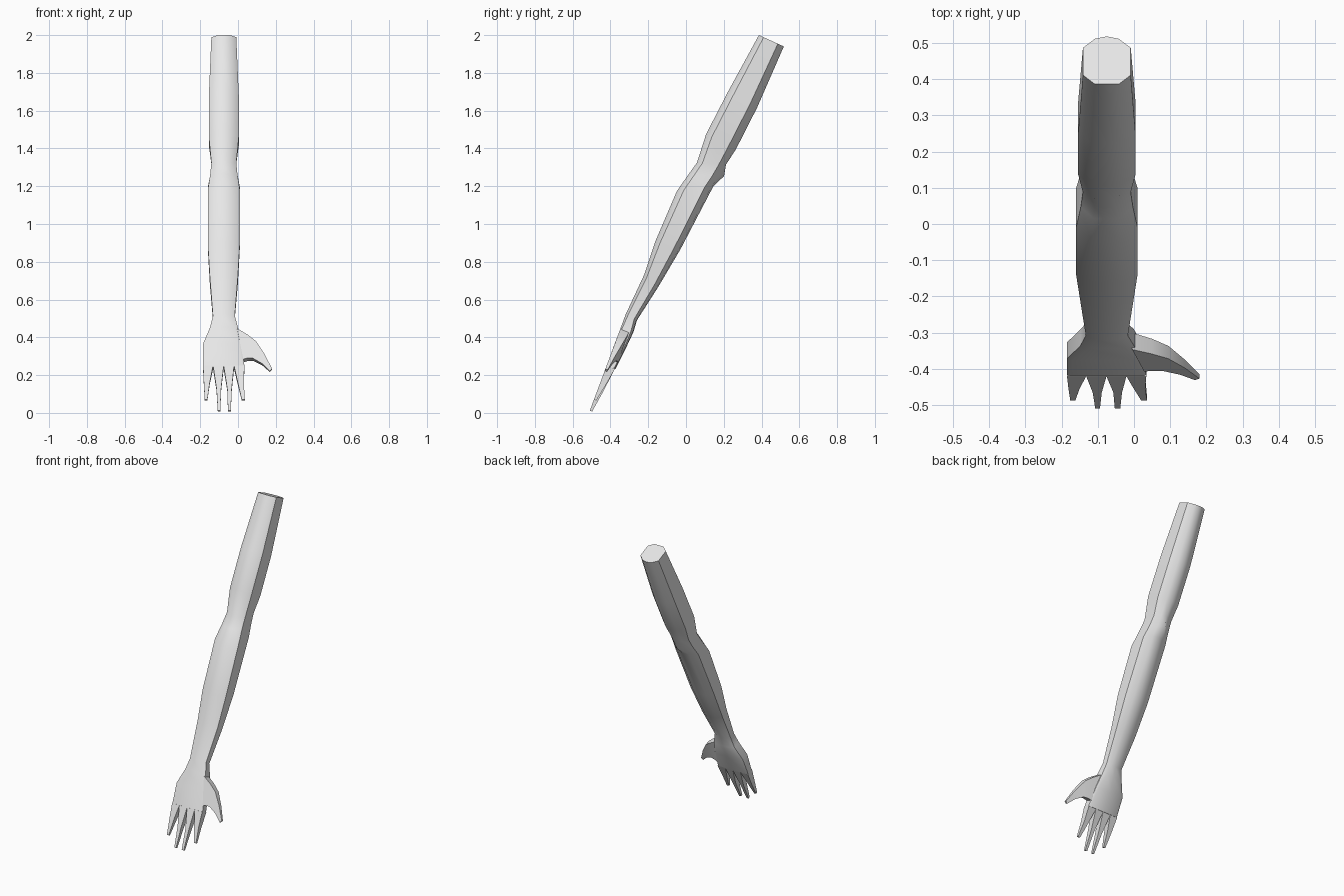
import bpy, bmesh, math

if "Cube" in bpy.data.objects:
    bpy.data.objects.remove(bpy.data.objects["Cube"])

skin = bpy.data.materials.new("light_grey")
skin.diffuse_color = (0.8, 0.8, 0.8, 1)
skin.use_nodes = True
skin.node_tree.nodes["Principled BSDF"].inputs["Base Color"].default_value = skin.diffuse_color
CX = -0.075  # x of the arm's axis


def loft(name, rings):
    """Skin equal-length rings of points and cap both ends."""
    bm = bmesh.new()
    rows = [[bm.verts.new(p) for p in ring] for ring in rings]
    n = len(rows[0])
    for a, b in zip(rows, rows[1:]):
        for i in range(n):
            j = (i + 1) % n
            bm.faces.new((a[i], a[j], b[j], b[i]))
    bm.faces.new(rows[0])
    bm.faces.new(rows[-1])
    bmesh.ops.recalc_face_normals(bm, faces=bm.faces)
    me = bpy.data.meshes.new(name)
    bm.to_mesh(me)
    bm.free()
    ob = bpy.data.objects.new(name, me)
    bpy.context.collection.objects.link(ob)
    me.materials.append(skin)
    bpy.ops.object.select_all(action='DESELECT')
    ob.select_set(True)
    bpy.context.view_layer.objects.active = ob
    bpy.ops.object.shade_smooth_by_angle(angle=math.radians(44))
    return ob


def section(front, back, x0, x1, cut=0.5, f=(0.19, 0.76, 0.95), bump=0.0):
    """Chamfered cross-section between a front and a back point (y, z)."""
    c, w = (x0 + x1) / 2, (x1 - x0) / 2
    prof = [(-cut, 0), (cut, 0), (1, f[0]), (1, f[1]), (cut, f[2]),
            (0, 1 + bump), (-cut, f[2]), (-1, f[1]), (-1, f[0])]
    return [(c + w * u, front[0] + (back[0] - front[0]) * t,
             front[1] + (back[1] - front[1]) * t) for u, t in prof]


def palm_plane(x, z, depth=0.0):
    """Point on the front of the hand, pushed back by depth."""
    return (x, -0.344 + (z - 0.455) * 0.373 + depth * 0.93, z - depth * 0.37)


# Arm from the cut shoulder end to the wrist: front, back, half width, bump
ARM = [
    ((0.386, 2.000), (0.518, 1.940), 0.066, 0),
    ((0.222, 1.700), (0.376, 1.615), 0.079, 0),
    ((0.106, 1.475), (0.264, 1.395), 0.079, 0),
    ((0.058, 1.325), (0.212, 1.315), 0.066, 0),
    ((0.015, 1.265), (0.180, 1.255), 0.072, 0.13),   # elbow
    ((-0.048, 1.175), (0.145, 1.200), 0.085, 0),
    ((-0.164, 0.905), (-0.030, 0.865), 0.085, 0),
    ((-0.222, 0.730), (-0.148, 0.665), 0.074, 0),
    ((-0.320, 0.520), (-0.260, 0.490), 0.058, 0),    # wrist
]
rings = [section(f, b, CX - w, CX + w, bump=k) for f, b, w, k in ARM]

# Palm continues the same skin, flatter and wider
FLAT = (0.08, 0.85, 0.97)
rings += [
    section((-0.344, 0.455), (-0.278, 0.428), -0.148, 0.000, 0.7, (0.12, 0.8, 0.96)),
    section((-0.377, 0.368), (-0.318, 0.343), -0.185, 0.020, 0.85, FLAT),
    section((-0.420, 0.250), (-0.374, 0.232), -0.185, 0.034, 0.92, FLAT),
]
loft("arm_and_palm", rings)

# Fingers: (left, right) at root, middle and tip, then middle and tip heights
FINGERS = {
    "little_finger": ((-0.185, -0.132), (-0.181, -0.150), (-0.176, -0.162), 0.16, 0.070),
    "ring_finger": ((-0.132, -0.076), (-0.114, -0.089), (-0.107, -0.094), 0.13, 0.012),
    "middle_finger": ((-0.076, -0.021), (-0.057, -0.033), (-0.053, -0.038), 0.13, 0.012),
    "index_finger": ((-0.021, 0.034), (-0.001, 0.031), (0.020, 0.036), 0.16, 0.070),
}


def quad(x0, x1, z, depth):
    return [palm_plane(x0, z), palm_plane(x1, z),
            palm_plane(x1, z, depth), palm_plane(x0, z, depth)]


for name, (root, mid, tip, zm, zt) in FINGERS.items():
    loft(name, [quad(*root, 0.250, 0.047), quad(*mid, zm, 0.032), quad(*tip, zt, 0.013)])

# Thumb: upper and lower edge (x, z) and depth along its length
THUMB = [
    ((-0.005, 0.448), (0.028, 0.285), 0.050),
    ((0.050, 0.415), (0.048, 0.290), 0.045),
    ((0.095, 0.380), (0.078, 0.290), 0.038),
    ((0.140, 0.312), (0.127, 0.262), 0.025),
    ((0.181, 0.233), (0.168, 0.222), 0.013),
]
loft("thumb", [[palm_plane(*a), palm_plane(*b), palm_plane(*b, d), palm_plane(*a, d)]
               for a, b, d in THUMB])
